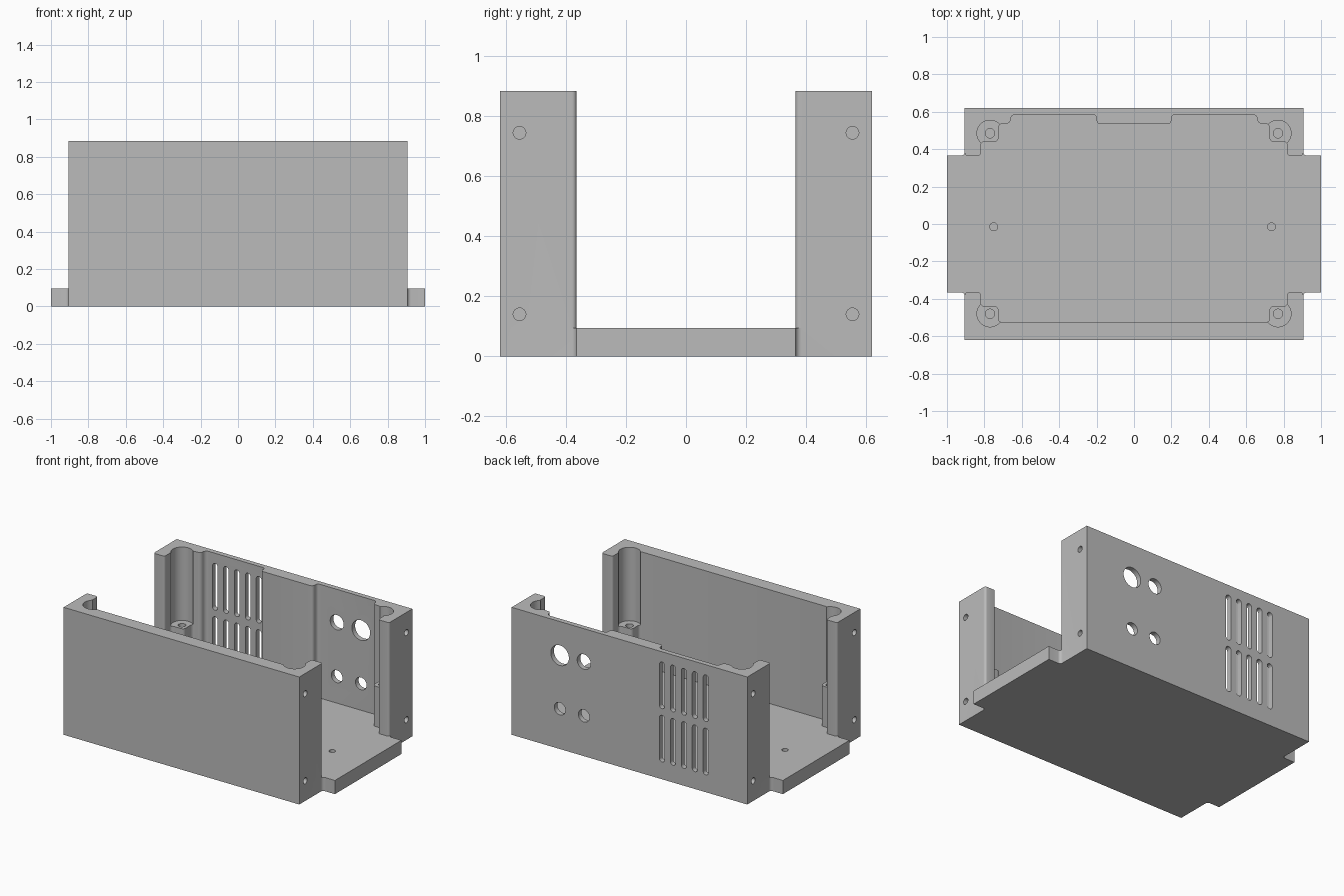
import bpy, bmesh, math
from mathutils import Vector, Matrix

if "Cube" in bpy.data.objects:
    bpy.data.objects.remove(bpy.data.objects["Cube"], do_unlink=True)

HEIGHT, FLOOR = 0.885, 0.095
END_X, WALL_Y, OPEN_Y = 0.905, 0.62, 0.365

grey = bpy.data.materials.new("plain grey")
grey.use_nodes = True
grey.diffuse_color = (0.5, 0.5, 0.5, 1)
grey.node_tree.nodes["Principled BSDF"].inputs["Base Color"].default_value = (0.5, 0.5, 0.5, 1)


def rounded(points, steps=5):
    """Outline from (x, y, radius) corners, each rounded by its radius."""
    out = []
    for i, (x, y, r) in enumerate(points):
        p = Vector((x, y))
        if r == 0:
            out.append(p)
            continue
        a = (Vector(points[i - 1][:2]) - p).normalized()
        b = (Vector(points[(i + 1) % len(points)][:2]) - p).normalized()
        centre = p + (a + b) * r
        for k in range(steps + 1):
            t = k / steps * math.pi / 2
            out.append(centre - b * r * math.cos(t) - a * r * math.sin(t))
    return out


def mirror_x(points):
    return [(-x, y, r) for x, y, r in reversed(points)]


def mirror_y(points):
    return [(x, -y, r) for x, y, r in reversed(points)]


def prism(name, outline, depth, matrix=Matrix()):
    bm = bmesh.new()
    face = bm.faces.new([bm.verts.new((p[0], p[1], 0)) for p in outline])
    top = bmesh.ops.extrude_face_region(bm, geom=[face])["geom"]
    bmesh.ops.translate(bm, vec=(0, 0, depth),
                        verts=[v for v in top if isinstance(v, bmesh.types.BMVert)])
    bmesh.ops.recalc_face_normals(bm, faces=bm.faces)
    bm.transform(matrix)
    mesh = bpy.data.meshes.new(name)
    bm.to_mesh(mesh)
    bm.free()
    mesh.materials.append(grey)
    obj = bpy.data.objects.new(name, mesh)
    bpy.context.collection.objects.link(obj)
    return obj


def stadium(radius, half_length=0.0, n=32):
    """Circle, or upright slot when half_length is given."""
    pts = []
    for k in range(n):
        t = 2 * math.pi * (k + 0.5) / n
        pts.append((radius * math.cos(t),
                    radius * math.sin(t) + math.copysign(half_length, math.sin(t))))
    return pts


def cut(target, cutter):
    mod = target.modifiers.new("cut", 'BOOLEAN')
    mod.operation, mod.solver, mod.object = 'DIFFERENCE', 'EXACT', cutter
    bpy.context.view_layer.objects.active = target
    bpy.ops.object.modifier_apply(modifier=mod.name)
    bpy.data.objects.remove(cutter, do_unlink=True)


def drill(target, outline, start, depth, axis='Z'):
    turn = {'Z': Matrix(), 'X': Matrix.Rotation(math.pi / 2, 4, 'Y'),
            'Y': Matrix.Rotation(math.pi / 2, 4, 'X')}[axis]
    cut(target, prism("cutter", outline, depth, Matrix.Translation(start) @ turn))


# Solid body: box with a tab at each end
corner = [(1, OPEN_Y, 0), (END_X, OPEN_Y, 0.02), (END_X, WALL_Y, 0)]
half = corner + mirror_x(corner)
case = prism("enclosure_body", rounded(half + mirror_y(half)), HEIGHT)

# Hollow interior, open at both ends, with corner posts and a thick rear pad
leg = [(1.1, 0.7, 0), (END_X, 0.7, 0), (END_X, OPEN_Y, 0.015), (0.82, OPEN_Y, 0.015),
       (0.82, 0.44, 0.02), (0.725, 0.44, 0.02)]
back = leg + [(0.725, 0.535, 0.02), (0.66, 0.535, 0.025), (0.66, 0.585, 0.025),
              (0.2, 0.585, 0.02), (0.2, 0.535, 0.02)]
front = leg + [(0.725, 0.525, 0.02)]
interior = back + mirror_x(back) + mirror_y(front + mirror_x(front))
cut(case, prism("cutter", rounded(interior), 1, Matrix.Translation((0, 0, FLOOR))))

# Corner posts: access bores above, blind screw holes below; side screw holes
for sx in (-1, 1):
    for y in (-0.48, 0.485):
        drill(case, stadium(0.07), (sx * 0.77, y, 0.375), 1)
        drill(case, stadium(0.025), (sx * 0.77, y, 0.2), 0.3)
    for y in (-0.555, 0.555):
        for z in (0.14, 0.745):
            drill(case, stadium(0.021), (sx * END_X - 0.06, y, z), 0.12, 'X')

# Blind holes in the floor
for x in (-0.75, 0.735):
    drill(case, stadium(0.021), (x, -0.015, 0.03), 0.2)

# Connector holes in the rear wall
for x, z, r in ((0.535, 0.65, 0.07), (0.35, 0.655, 0.052),
                (0.535, 0.28, 0.043), (0.35, 0.28, 0.043)):
    drill(case, stadium(r), (x, 0.7, z), 0.15, 'Y')

# Ventilation slots in the rear wall
for column in range(5):
    for z in (0.652, 0.282):
        drill(case, stadium(0.02, 0.142), (-0.25 - column * 0.084, 0.7, z), 0.15, 'Y')

bpy.ops.object.select_all(action='DESELECT')
case.select_set(True)
bpy.context.view_layer.objects.active = case
bpy.ops.object.shade_smooth_by_angle(angle=math.radians(30))
